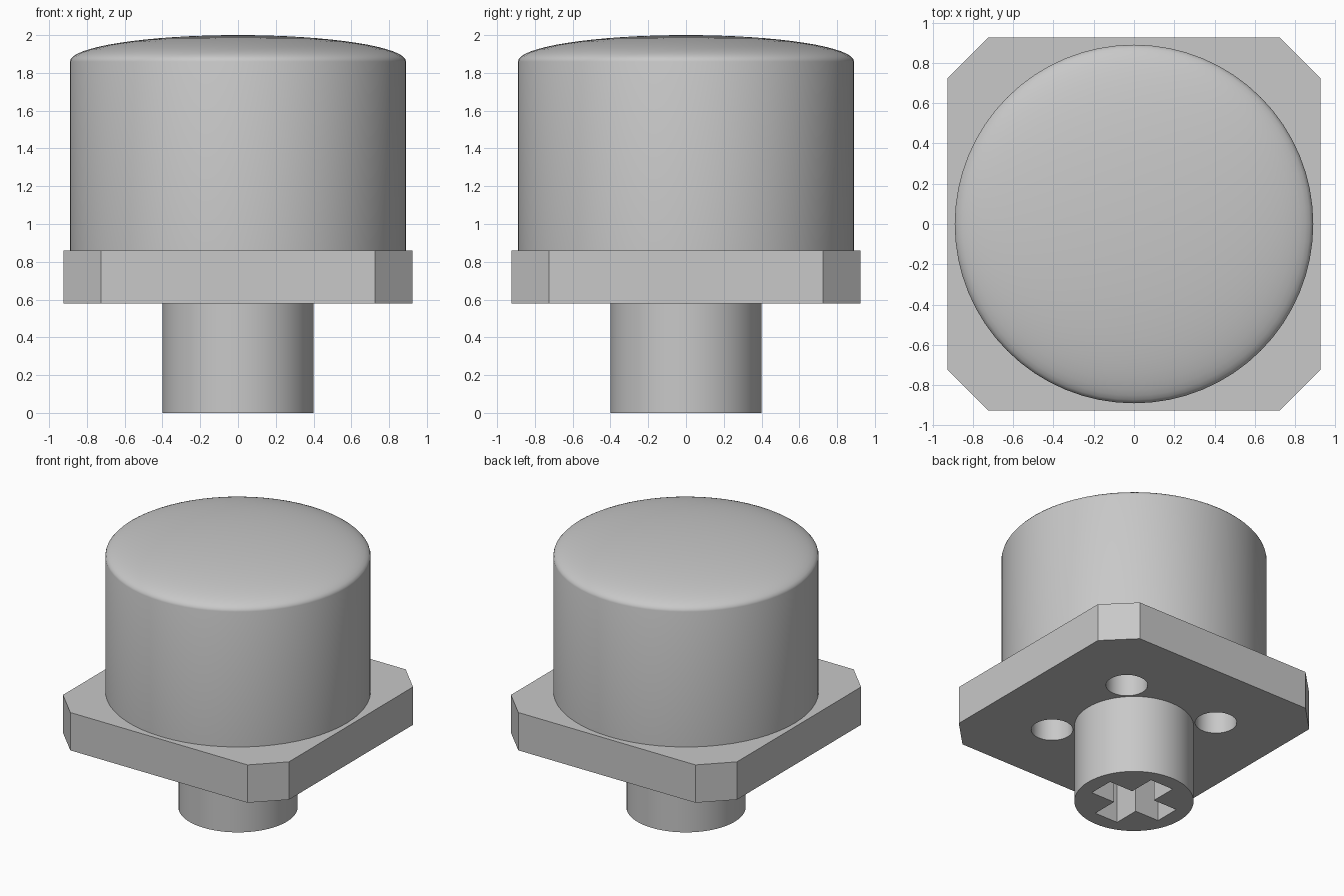
import bpy
import bmesh
from math import cos, sin, pi, radians

cube = bpy.data.objects.get("Cube")
if cube:
    bpy.data.objects.remove(cube)

grey = bpy.data.materials.new("plain grey")
grey.use_nodes = True
colour = (0.58, 0.58, 0.58, 1)
grey.diffuse_color = colour
grey.node_tree.nodes["Principled BSDF"].inputs["Base Color"].default_value = colour


def add_object(name, bm):
    bmesh.ops.recalc_face_normals(bm, faces=bm.faces)
    mesh = bpy.data.meshes.new(name)
    bm.to_mesh(mesh)
    bm.free()
    mesh.materials.append(grey)
    obj = bpy.data.objects.new(name, mesh)
    bpy.context.collection.objects.link(obj)
    return obj


def prism(name, outline, z0, z1):
    """Extrude a closed xy outline from z0 to z1."""
    bm = bmesh.new()
    base = bm.faces.new([bm.verts.new((x, y, z0)) for x, y in outline])
    top = bmesh.ops.extrude_face_region(bm, geom=[base])
    verts = [v for v in top["geom"] if isinstance(v, bmesh.types.BMVert)]
    bmesh.ops.translate(bm, verts=verts, vec=(0, 0, z1 - z0))
    return add_object(name, bm)


def circle(radius, count, cx=0, cy=0):
    return [(cx + radius * cos(2 * pi * i / count), cy + radius * sin(2 * pi * i / count))
            for i in range(count)]


def four_fold(points):
    """Repeat the points of one quarter around the z axis."""
    result, quarter = [], points
    for _ in range(4):
        result += quarter
        quarter = [(-y, x) for x, y in quarter]
    return result


def cut(obj, cutter):
    cutter.hide_render = True
    cutter.hide_set(True)
    mod = obj.modifiers.new("cut", "BOOLEAN")
    mod.operation = "DIFFERENCE"
    mod.solver = "EXACT"
    mod.object = cutter
    bpy.context.view_layer.objects.active = obj
    bpy.ops.object.modifier_apply(modifier=mod.name)
    bpy.data.objects.remove(cutter)


def smooth(obj):
    bpy.ops.object.select_all(action="DESELECT")
    obj.select_set(True)
    bpy.context.view_layer.objects.active = obj
    bpy.ops.object.shade_smooth_by_angle(angle=radians(35))


# Round cap with a shallow elliptical dome
CAP_RADIUS, CAP_BASE, RIM, TOP = 0.89, 0.86, 1.86, 2.0
STEPS, SIDES = 16, 64
profile = [(0, CAP_BASE), (CAP_RADIUS, CAP_BASE)]
for i in range(STEPS + 1):
    a = pi / 2 * i / STEPS
    profile.append((CAP_RADIUS * cos(a), RIM + (TOP - RIM) * sin(a)))
bm = bmesh.new()
verts = [bm.verts.new((r, 0, z)) for r, z in profile]
edges = [bm.edges.new(pair) for pair in zip(verts, verts[1:])]
bmesh.ops.spin(bm, geom=verts + edges, cent=(0, 0, 0), axis=(0, 0, 1),
               angle=2 * pi, steps=SIDES)
bmesh.ops.remove_doubles(bm, verts=bm.verts, dist=0.0001)
smooth(add_object("cap", bm))

# Square plate with clipped corners and four holes underneath
plate = prism("base_plate", four_fold([(0.925, 0.725), (0.725, 0.925)]), 0.58, 0.86)
for x in (-0.39, 0.39):
    for y in (-0.39, 0.39):
        cut(plate, prism("hole_cutter", circle(0.14, 32, x, y), 0.5, 0.85))
smooth(plate)

# Round stem with a cross-shaped socket in its lower end
stem = prism("stem", circle(0.4, SIDES), 0, 0.6)
ARM, HALF = 0.29, 0.095
cross = four_fold([(ARM, -HALF), (ARM, HALF), (HALF, HALF)])
cut(stem, prism("socket_cutter", cross, -0.1, 0.52))
smooth(stem)
